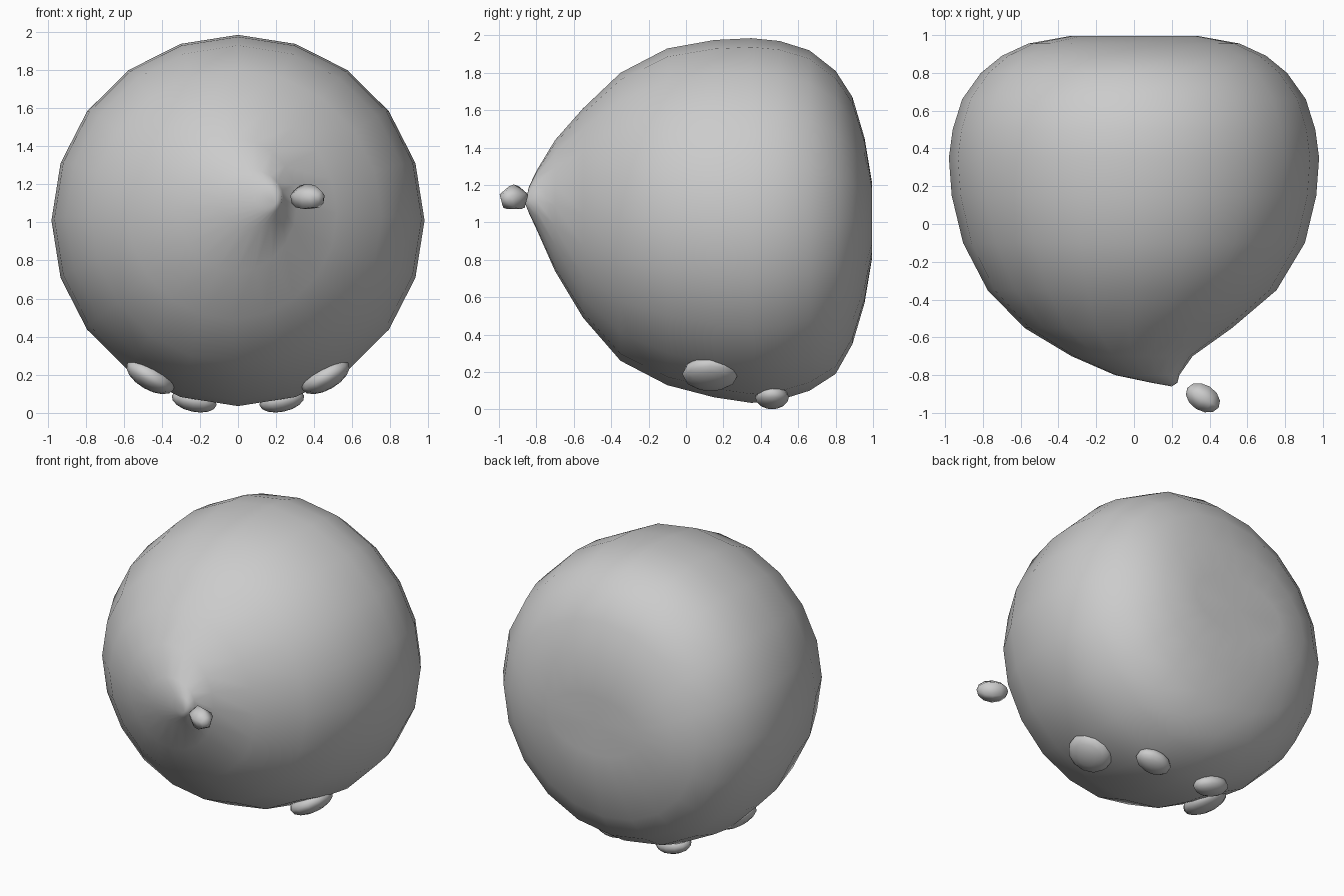
import bpy, bmesh, math
from mathutils import Matrix, Vector

if "Cube" in bpy.data.objects:
    bpy.data.objects.remove(bpy.data.objects["Cube"])


def finish(name, bm):
    bmesh.ops.recalc_face_normals(bm, faces=bm.faces)
    me = bpy.data.meshes.new(name)
    bm.to_mesh(me)
    bm.free()
    for p in me.polygons:
        p.use_smooth = True
    ob = bpy.data.objects.new(name, me)
    bpy.context.collection.objects.link(ob)
    return ob


def loft(name, rings, front, back, n):
    """Rings along y: (y, cx, cz, rx, rz), closed by a pole at each end."""
    bm = bmesh.new()
    loops = []
    for y, cx, cz, rx, rz in rings:
        loops.append([bm.verts.new((cx + rx * math.sin(2 * math.pi * i / n), y,
                                    cz + rz * math.cos(2 * math.pi * i / n)))
                      for i in range(n)])
    for a, b in zip(loops, loops[1:]):
        for i in range(n):
            j = (i + 1) % n
            bm.faces.new((a[i], a[j], b[j], b[i]))
    for pole, lp in ((front, loops[0]), (back, loops[-1])):
        v = bm.verts.new(pole)
        for i in range(n):
            bm.faces.new((v, lp[i], lp[(i + 1) % n]))
    return finish(name, bm)


# Round body: pointed, off-centre snout in front, slight dent at the back
body = [
    (-0.84, 0.16, 1.12, 0.07, 0.07),
    (-0.80, 0.07, 1.12, 0.17, 0.155),
    (-0.70, -0.01, 1.09, 0.32, 0.35),
    (-0.55, -0.03, 1.05, 0.55, 0.56),
    (-0.35, -0.01, 1.03, 0.765, 0.77),
    (-0.10, 0, 1.03, 0.905, 0.90),
    (0.15, 0, 1.02, 0.965, 0.955),
    (0.35, 0, 1.01, 0.98, 0.975),
    (0.50, 0, 1.01, 0.96, 0.96),
    (0.66, 0, 1.01, 0.91, 0.91),
    (0.80, 0, 1.00, 0.81, 0.81),
    (0.89, 0, 1.01, 0.70, 0.66),
    (0.955, 0, 1.01, 0.56, 0.44),
    (0.995, 0, 1.01, 0.34, 0.20),
]
loft("body", body, (0.20, -0.86, 1.10), (0, 0.97, 1.01), 20)

# Small bead floating in front of the snout, five-sided
L, R = 0.098, 0.073
bead = []
for k in range(1, 6):
    a = math.pi * k / 6
    bead.append((-L * math.cos(a), 0, 0, R * math.sin(a), R * math.sin(a)))
nose = loft("nose_bead", bead, (0, -L, 0), (0, L, 0), 5)
nose.data.transform(Matrix.Translation((0.365, -0.92, 1.13))
                    @ Matrix.Rotation(math.radians(58), 4, 'Z'))


# Stubby feet, mirrored left and right
def foot(name, loc, size, tilt):
    for side, s in (("left", -1), ("right", 1)):
        bm = bmesh.new()
        bmesh.ops.create_uvsphere(bm, u_segments=12, v_segments=8, radius=1)
        m = (Matrix.Translation((loc[0] * s, loc[1], loc[2]))
             @ Matrix.Rotation(math.radians(-tilt * s), 4, 'Y')
             @ Matrix.Diagonal((*size, 1)))
        bm.transform(m)
        finish(name + "_" + side, bm)


foot("front_foot", (0.46, 0.13, 0.19), (0.14, 0.15, 0.07), 30)
foot("rear_foot", (0.23, 0.46, 0.065), (0.12, 0.09, 0.06), 12)
